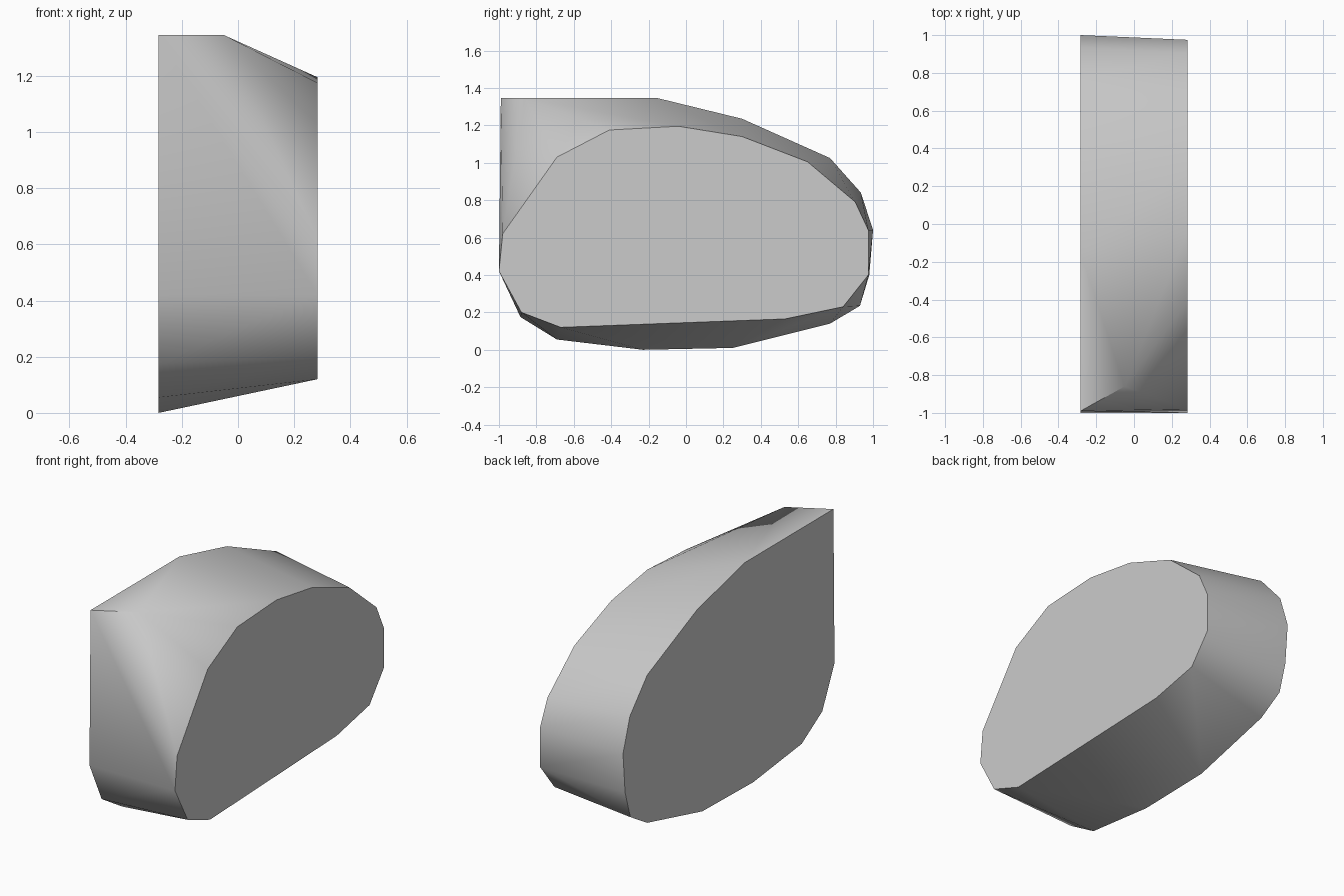
import bpy
import bmesh
import math

cube = bpy.data.objects.get("Cube")
if cube:
    bpy.data.objects.remove(cube, do_unlink=True)

HALF_WIDTH = 0.283

# Side outlines as (y, z)
left_outline = [(-1, .42), (-.98, .62), (-.69, 1.03), (-.41, 1.175), (-.04, 1.195),
                (.3, 1.14), (.65, 1.005), (.905, .79), (.975, .64), (.975, .4),
                (.84, .23), (.53, .165), (-.67, .12), (-.88, .2)]
right_outline = [(-.99, 1.345), (-.15, 1.345), (.3, 1.235), (.77, 1.025), (.935, .84),
                 (1, .64), (.98, .4), (.93, .235), (.77, .14), (.25, .01),
                 (-.23, 0), (-.69, .055), (-.885, .175), (-1, .42)]
top_corner = (-.05, -.86, 1.345)

stone = bpy.data.materials.new("stone grey")
stone.use_nodes = True
color = (.6, .6, .6, 1)
stone.diffuse_color = color
stone.node_tree.nodes["Principled BSDF"].inputs["Base Color"].default_value = color

# Wrap a convex skin around both outlines and the top corner
bm = bmesh.new()
for x, outline in ((HALF_WIDTH, left_outline), (-HALF_WIDTH, right_outline)):
    for y, z in outline:
        bm.verts.new((x, y, z))
bm.verts.new(top_corner)
hull = bmesh.ops.convex_hull(bm, input=bm.verts[:])
unused = [v for v in bm.verts if not v.link_faces]
bmesh.ops.delete(bm, geom=unused, context="VERTS")

# Merge each flat side into a single face
bm.normal_update()
for side in (1, -1):
    cap = [f for f in bm.faces if f.normal.x * side > .999]
    bmesh.ops.dissolve_faces(bm, faces=cap)
bmesh.ops.recalc_face_normals(bm, faces=bm.faces[:])

mesh = bpy.data.meshes.new("rock_block")
bm.to_mesh(mesh)
bm.free()
mesh.materials.append(stone)
rock = bpy.data.objects.new("rock_block", mesh)
bpy.context.collection.objects.link(rock)

# Smooth rounded rim, crisp flat sides
bpy.ops.object.select_all(action="DESELECT")
rock.select_set(True)
bpy.context.view_layer.objects.active = rock
bpy.ops.object.shade_smooth_by_angle(angle=math.radians(30))
